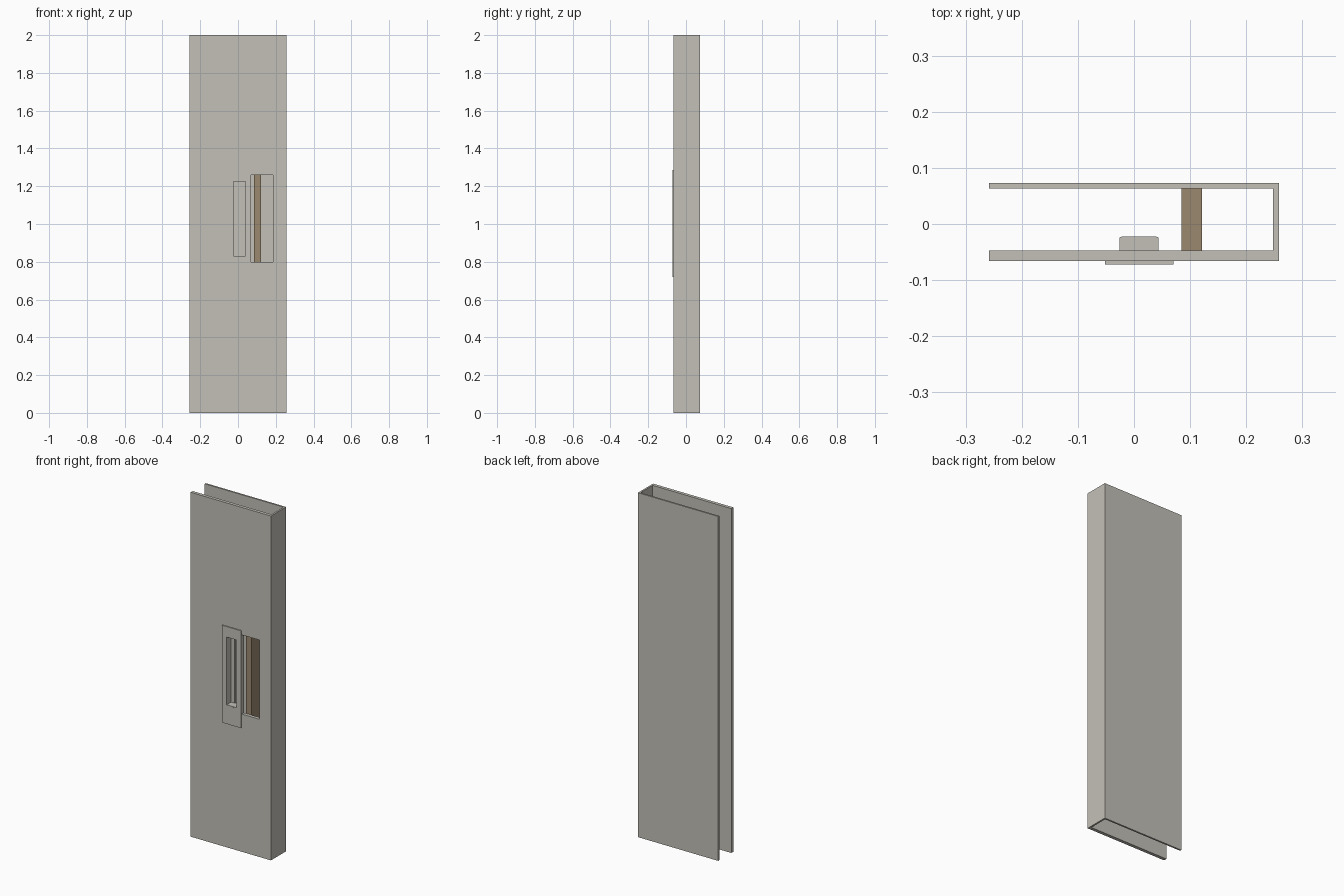
import bpy, bmesh

if "Cube" in bpy.data.objects:
    bpy.data.objects.remove(bpy.data.objects["Cube"])


def material(name, rgb):
    m = bpy.data.materials.new(name)
    m.diffuse_color = (*rgb, 1)
    m.use_nodes = True
    m.node_tree.nodes["Principled BSDF"].inputs["Base Color"].default_value = m.diffuse_color
    return m


GREY = material("warm grey", (0.55, 0.53, 0.48))
BROWN = material("brown", (0.33, 0.25, 0.16))


def finish(name, bm, mat):
    bmesh.ops.recalc_face_normals(bm, faces=bm.faces)
    me = bpy.data.meshes.new(name)
    bm.to_mesh(me)
    bm.free()
    me.materials.append(mat)
    ob = bpy.data.objects.new(name, me)
    bpy.context.collection.objects.link(ob)
    return ob


def extrude(bm, offset):
    ext = bmesh.ops.extrude_face_region(bm, geom=bm.faces[:])
    verts = [g for g in ext["geom"] if isinstance(g, bmesh.types.BMVert)]
    bmesh.ops.translate(bm, verts=verts, vec=offset)


def prism(name, profile, z0, z1, mat):
    """Extrude an xy outline upwards."""
    bm = bmesh.new()
    bm.faces.new([bm.verts.new((x, y, z0)) for x, y in profile])
    extrude(bm, (0, 0, z1 - z0))
    return finish(name, bm, mat)


def box(name, x0, x1, y0, y1, z0, z1, mat):
    return prism(name, [(x0, y0), (x1, y0), (x1, y1), (x0, y1)], z0, z1, mat)


def slab(name, x0, x1, y0, y1, z0, z1, holes, mat):
    """Upright slab with rectangular through holes (hx0, hx1, hz0, hz1)."""
    xs = sorted({x0, x1, *[v for h in holes for v in h[:2]]})
    zs = sorted({z0, z1, *[v for h in holes for v in h[2:]]})
    bm = bmesh.new()
    grid = {(x, z): bm.verts.new((x, y0, z)) for x in xs for z in zs}
    for a, b in zip(xs, xs[1:]):
        for c, d in zip(zs, zs[1:]):
            mx, mz = (a + b) / 2, (c + d) / 2
            if not any(h[0] < mx < h[1] and h[2] < mz < h[3] for h in holes):
                bm.faces.new([grid[a, c], grid[b, c], grid[b, d], grid[a, d]])
    extrude(bm, (0, y1 - y0, 0))
    return finish(name, bm, mat)


# Pocket casing: back wall and closed side
prism("back_and_side_wall",
      [(-0.258, 0.063), (0.248, 0.063), (0.248, -0.047), (0.258, -0.047),
       (0.258, 0.073), (-0.258, 0.073)], 0, 2, GREY)

# Front panel with openings for the pull and the access window
PULL = (-0.026, 0.044, 0.825, 1.23)
slab("front_panel", -0.258, 0.258, -0.066, -0.047, 0, 2,
     [PULL, (0.07, 0.185, 0.80, 1.26)], GREY)

# Thin surround of the recessed pull
slab("pull_plate", -0.052, 0.07, -0.072, -0.066, 0.72, 1.285, [PULL], GREY)

# Recessed cup with chamfered back and a shallow groove in its floor
prism("pull_cup",
      [(-0.026, -0.0715), (-0.023, -0.0715), (-0.023, -0.031), (0, -0.031),
       (0, -0.025), (0.017, -0.025), (0.017, -0.031), (0.041, -0.031),
       (0.041, -0.0715), (0.044, -0.0715), (0.044, -0.024),
       (0.038, -0.022), (-0.020, -0.022), (-0.026, -0.024)],
      0.825, 1.23, GREY)
for name, z in (("cup_bottom", 0.825), ("cup_top", 1.224)):
    box(name, -0.023, 0.041, -0.0715, -0.025, z, z + 0.006, GREY)

# Timber block behind the window
box("timber_block", 0.085, 0.121, -0.047, 0.063, 0.72, 1.29, BROWN)
